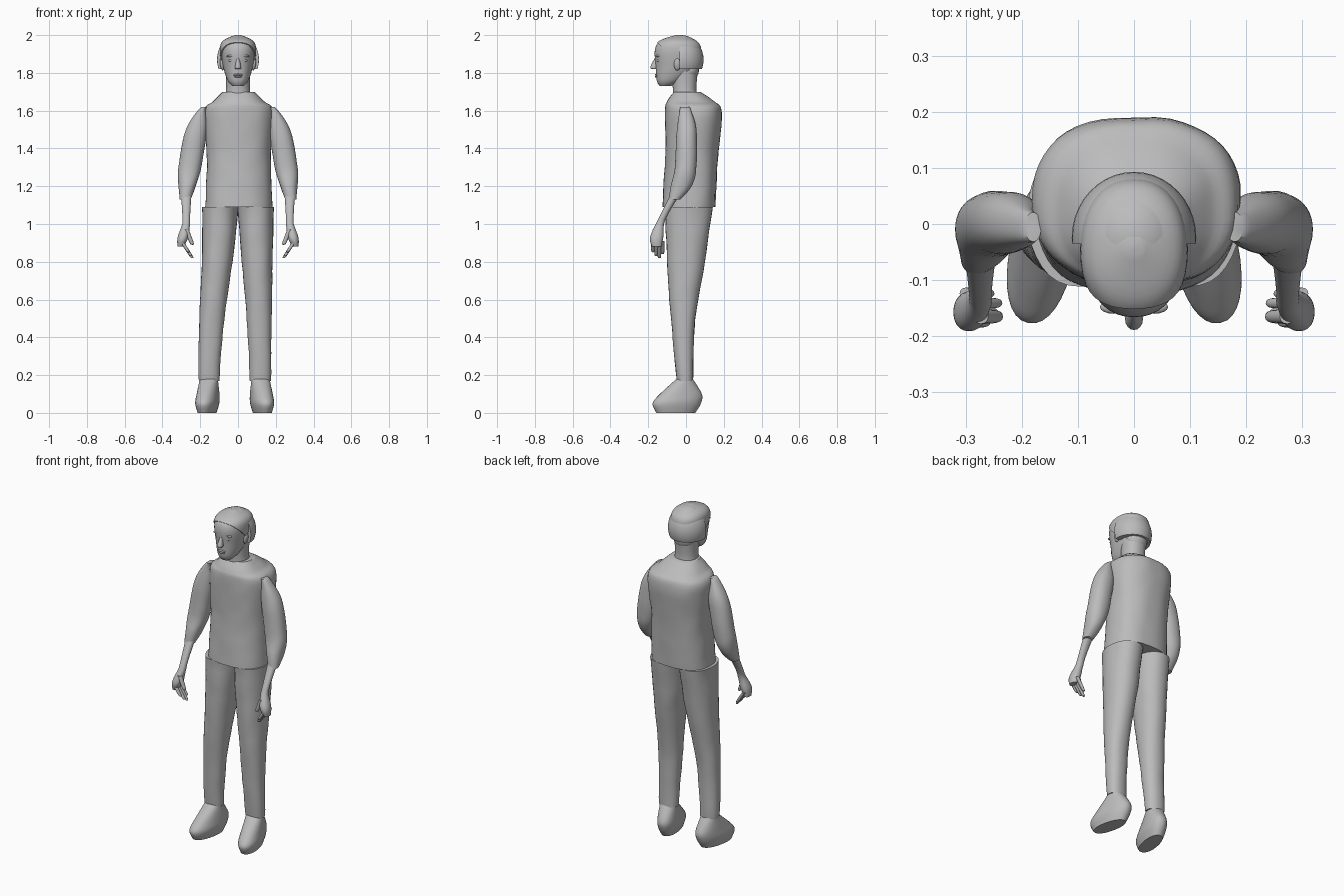
import bpy, bmesh, math
from mathutils import Vector, Matrix, noise

if "Cube" in bpy.data.objects:
    bpy.data.objects.remove(bpy.data.objects["Cube"], do_unlink=True)

grey = bpy.data.materials.new("plain_grey")
grey.use_nodes = True
COLOUR = (0.5, 0.5, 0.5, 1)
grey.diffuse_color = COLOUR
grey.node_tree.nodes["Principled BSDF"].inputs["Base Color"].default_value = COLOUR
SIDES = (("right", -1), ("left", 1))


def finish(name, bm):
    bmesh.ops.recalc_face_normals(bm, faces=bm.faces)
    mesh = bpy.data.meshes.new(name)
    bm.to_mesh(mesh)
    bm.free()
    mesh.materials.append(grey)
    obj = bpy.data.objects.new(name, mesh)
    bpy.context.collection.objects.link(obj)
    bpy.ops.object.select_all(action='DESELECT')
    bpy.context.view_layer.objects.active = obj
    obj.select_set(True)
    bpy.ops.object.shade_smooth_by_angle(angle=math.radians(45))


def spline(rows, steps=6):
    """Smooth in-between sections through the key sections."""
    first, last = rows[0], rows[-1]
    padded = [first, *rows, last]
    for before, start, end, after in zip(padded, padded[1:], padded[2:], padded[3:]):
        for k in range(steps):
            t = k / steps
            ease_in, ease_out = t * (1 - t) ** 2 / 2, t * t * (t - 1) / 2
            blend = t * t * (3 - 2 * t)
            yield [b + (c - b) * blend + (c - a) * ease_in + (d - b) * ease_out
                   for a, b, c, d in zip(before, start, end, after)]
    yield last


def superpower(value, power):
    return math.copysign(abs(value) ** (2 / power), value)


def loft(rows, centre=lambda z: 0, sides=32, power=2.2, turn=0, cloth=0, mirror=1):
    """Rows are height, half width, front and back; centre gives x from height."""
    bm = bmesh.new()
    rings = []
    for z, width, front, back in spline(rows):
        middle, depth = (front + back) / 2, (back - front) / 2
        ring = []
        for i in range(sides):
            angle = math.tau * i / sides
            out = Vector((math.cos(angle), math.sin(angle), 0))
            p = Vector((width * superpower(out.x, power),
                        middle + depth * superpower(out.y, power), z))
            p.rotate(Matrix.Rotation(turn, 3, 'Z'))
            p.x += centre(z)
            p += out * cloth * noise.noise(p * 12)
            p.x *= mirror
            ring.append(bm.verts.new(p))
        rings.append(ring)
    for lower, upper in zip(rings, rings[1:]):
        for i in range(sides):
            bm.faces.new((lower[i - 1], lower[i], upper[i], upper[i - 1]))
    bm.faces.new(rings[0])
    bm.faces.new(rings[-1])
    return bm


def ellipsoid(centre, size, tilt=0, segments=16):
    bm = bmesh.new()
    bmesh.ops.create_uvsphere(bm, u_segments=segments, v_segments=segments // 2, radius=1)
    place = Matrix.Translation(centre) @ Matrix.Rotation(tilt, 4, 'Y') @ Matrix.Diagonal((*size, 1))
    bmesh.ops.transform(bm, matrix=place, verts=bm.verts)
    return bm


def cut(bm, point, normal):
    """Remove what lies on the normal side and close the opening."""
    bmesh.ops.bisect_plane(bm, geom=bm.verts[:] + bm.edges[:] + bm.faces[:],
                           plane_co=point, plane_no=normal, clear_outer=True)
    bmesh.ops.holes_fill(bm, edges=[e for e in bm.edges if e.is_boundary])
    return bm


# Shirt with a full upper back and a short collar
finish("shirt", loft([
    (1.09, .178, -.125, .155), (1.35, .17, -.11, .17), (1.59, .185, -.11, .19),
    (1.65, .135, -.1, .15), (1.7, .085, -.065, .075)],
    centre=lambda z: .004, sides=48, power=2.4, cloth=.004))

# Trousers and shoes; the right leg stands further out than the left
TROUSERS = [(.17, .056, -.05, .035), (.5, .066, -.08, .05), (.8, .082, -.1, .1), (1.09, .095, -.11, .14)]
SHOE = [(0, .045, -.16, .05), (.05, .058, -.18, .08), (.1, .056, -.14, .085), (.18, .048, -.05, .035)]
for (side, s), splay in zip(SIDES, (.058, .023)):
    def leg_line(z):
        t = min(max(z - .2, 0) / .9, 1)
        return .095 + splay * (1 - t * t * (3 - 2 * t))

    finish(side + "_trouser_leg", loft(TROUSERS, centre=leg_line, cloth=.004, mirror=s))
    finish(side + "_shoe", loft(SHOE, centre=lambda z: leg_line(0), turn=.2, mirror=s))

# Arms bow outward from the shoulder, and the fingers curl inward
SLEEVE = [(1.13, .03, -.09, -.03), (1.2, .046, -.08, .03), (1.3, .06, -.06, .055),
          (1.5, .056, -.05, .055), (1.62, .013, -.03, .02)]
HAND = [(.88, .016, -.18, -.13), (.93, .028, -.19, -.12), (1.02, .02, -.15, -.11), (1.16, .028, -.08, -.03)]
FINGERS = {"index": .85, "middle": .83, "ring": .82, "little": .84}


def arm_line(z):
    return .18 + .1 * (max(1.62 - z, 0) * 2) ** .65


def hand_line(z):
    return .274 + .25 * max(1 - z, 0)


def digit(tip, base, y, radius, centre, mirror):
    rows = [(z, radius * k, y - radius * k, y + radius * k)
            for z, k in ((tip, .3), (tip + radius, 1), (base, 1.2))]
    return loft(rows, centre=centre, sides=12, power=2, mirror=mirror)


for side, s in SIDES:
    finish(side + "_sleeve", loft(SLEEVE, centre=arm_line, cloth=.003, mirror=s))
    finish(side + "_forearm_and_palm", loft(HAND, centre=hand_line, sides=24, mirror=s))
    for i, (name, tip) in enumerate(FINGERS.items()):
        finish(f"{side}_{name}_finger", digit(
            tip, .91, i * .017 - .175, .009, lambda z: .3 - .65 * (.91 - z), s))
    finish(side + "_thumb", digit(.89, .97, -.165, .011, lambda z: .245 + .4 * (z - .9), s))

# Neck and head
SKULL = [(1.73, .03, -.14, -.08), (1.76, .055, -.155, -.02), (1.83, .078, -.16, .06),
         (1.92, .09, -.165, .075), (1.97, .074, -.135, .05), (2, .01, -.05, -.03)]
finish("neck", loft([(1.64, .075, -.07, .065), (1.72, .063, -.07, .055), (1.83, .066, -.08, .065)]))
finish("head", loft(SKULL, sides=40))

# Hair: a thin front shell with a slanted hairline, a fuller half dome behind
THICK = .006
shell = loft([(z, w + THICK, f - THICK, b + THICK) for z, w, f, b in SKULL], sides=40)
finish("front_hair", cut(shell, (0, -.1, 1.91), (0, -1, -1)))
dome = cut(ellipsoid((0, -.025, 1.87), (.111, .118, .13), segments=40), (0, -.035, 1.9), (0, -1, 0))
finish("back_hair", cut(dome, (0, 0, 1.82), (0, 0, -1)))
finish("nape_hair", ellipsoid((0, .02, 1.82), (.065, .05, .06)))

# Facial features
finish("nose", loft([(1.82, .012, -.175, -.15), (1.83, .016, -.189, -.15), (1.88, .007, -.165, -.14)],
                    sides=16, power=2))
finish("upper_lip", ellipsoid((0, -.154, 1.79), (.025, .011, .006)))
finish("lower_lip", ellipsoid((0, -.153, 1.78), (.021, .012, .006)))
for side, s in SIDES:
    finish(side + "_eye", ellipsoid((s * .035, -.145, 1.866), (.015, .011, .008)))
    finish(side + "_brow", ellipsoid((s * .036, -.148, 1.89), (.025, .012, .007), tilt=s * .1))
    finish(side + "_ear", ellipsoid((s * .085, -.046, 1.845), (.01, .018, .033), tilt=s * .15))
